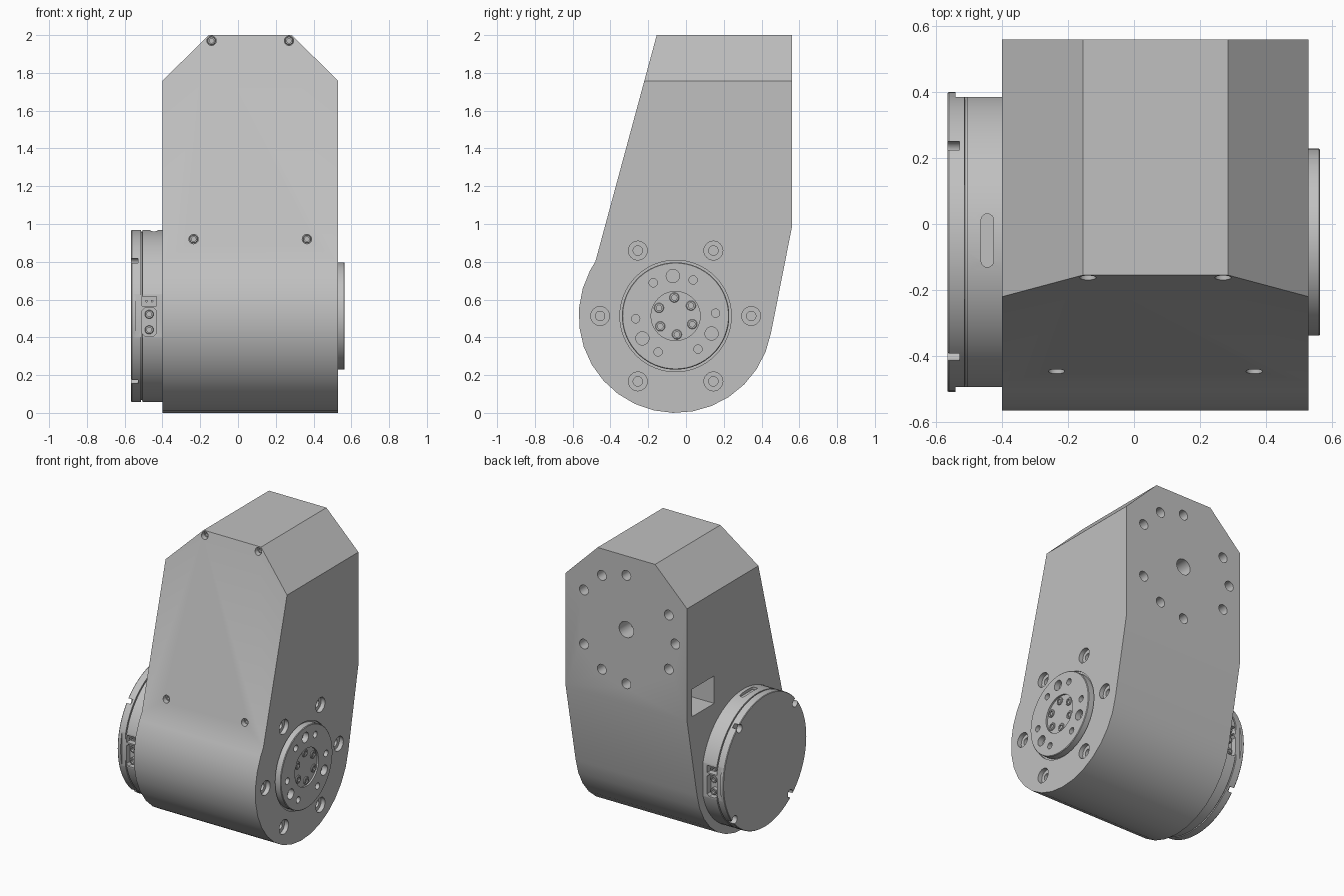
import bpy, bmesh
from math import cos, sin, pi, radians
from mathutils import Matrix, Vector

cube = bpy.data.objects.get("Cube")
if cube:
    bpy.data.objects.remove(cube)

grey = bpy.data.materials.new("plain grey")
grey.use_nodes = True
grey.diffuse_color = (0.53, 0.53, 0.53, 1)
grey.node_tree.nodes["Principled BSDF"].inputs["Base Color"].default_value = grey.diffuse_color

X, Y, Z = Vector((1, 0, 0)), Vector((0, 1, 0)), Vector((0, 0, 1))
AXLE_Y, AXLE_Z = -0.055, 0.513
LEFT, RIGHT, MID = -0.40, 0.53, 0.065


def frame(origin, normal, up=Z):
    """Local frame: x = sideways, y = up, z = outward normal."""
    side = up.cross(normal)
    m = Matrix((side, up, normal)).transposed().to_4x4()
    m.translation = origin
    return m


def lathe(bm, profile, m, n=24, at=(0, 0)):
    """Closed turned solid from (radius, height) steps."""
    rings = []
    for r, h in profile:
        rings.append([bm.verts.new(m @ Vector((at[0] + r * cos(2 * pi * i / n),
                                               at[1] + r * sin(2 * pi * i / n), h)))
                      for i in range(n)])
    for a, b in zip(rings, rings[1:]):
        for i in range(n):
            j = (i + 1) % n
            bm.faces.new((a[i], a[j], b[j], b[i]))
    bm.faces.new(rings[0][::-1])
    bm.faces.new(rings[-1])


def prism(bm, outline, m, h0, h1):
    """Extruded flat outline."""
    low = [bm.verts.new(m @ Vector((u, v, h0))) for u, v in outline]
    high = [bm.verts.new(m @ Vector((u, v, h1))) for u, v in outline]
    bm.faces.new(low[::-1])
    bm.faces.new(high)
    for i in range(len(low)):
        j = (i + 1) % len(low)
        bm.faces.new((low[i], low[j], high[j], high[i]))


def rect(u0, u1, v0, v1, c=0.0):
    if not c:
        return [(u0, v0), (u1, v0), (u1, v1), (u0, v1)]
    return [(u0 + c, v0), (u1 - c, v0), (u1, v0 + c), (u1, v1 - c),
            (u1 - c, v1), (u0 + c, v1), (u0, v1 - c), (u0, v0 + c)]


def polar(r, degrees):
    return r * cos(radians(degrees)), r * sin(radians(degrees))


def finish(name, bm):
    bmesh.ops.recalc_face_normals(bm, faces=bm.faces[:])
    mesh = bpy.data.meshes.new(name)
    bm.to_mesh(mesh)
    bm.free()
    mesh.materials.append(grey)
    ob = bpy.data.objects.new(name, mesh)
    bpy.context.collection.objects.link(ob)
    return ob


def select(ob):
    bpy.ops.object.select_all(action='DESELECT')
    ob.select_set(True)
    bpy.context.view_layer.objects.active = ob


def cut(ob, bm):
    cutter = finish("cutter", bm)
    cutter.hide_render = True
    mod = ob.modifiers.new("cut", 'BOOLEAN')
    mod.operation, mod.solver, mod.object = 'DIFFERENCE', 'EXACT', cutter
    select(ob)
    bpy.ops.object.modifier_apply(modifier=mod.name)
    bpy.data.objects.remove(cutter)


def smooth(ob):
    select(ob)
    bpy.ops.object.shade_smooth_by_angle(angle=radians(25))


def hole(r, depth, lip=0.02):
    return [(r, -depth), (r, lip)]


right_axle = frame((RIGHT, AXLE_Y, AXLE_Z), X)
left_axle = frame((LEFT, AXLE_Y, AXLE_Z), -X)
back_face = frame((MID, 0.56, 1.49), Y)

# Housing: round bottom, tapering top with chamfered shoulders
bm = bmesh.new()
outline = [(-0.155, 2.0), (-0.48, 0.80)]
for i in range(18):
    u, v = polar(0.513, 152 + i * (350 - 152) / 17)
    outline.append((AXLE_Y + u, AXLE_Z + v))
outline += [(0.56, 0.98), (0.56, 2.0)]
prism(bm, outline, frame((0, 0, 0), X), LEFT, RIGHT)
for s in (-1, 1):
    geom = bm.verts[:] + bm.edges[:] + bm.faces[:]
    res = bmesh.ops.bisect_plane(bm, geom=geom, plane_co=(MID + s * 0.465, 0, 1.758),
                                 plane_no=(s * 0.242, 0, 0.245), clear_outer=True)
    edges = [e for e in res["geom_cut"] if isinstance(e, bmesh.types.BMEdge)]
    bmesh.ops.holes_fill(bm, edges=edges)
housing = finish("housing", bm)

# Housing holes: flange seat, counterbores, mounting pattern, front screws, side port
bm = bmesh.new()
lathe(bm, hole(0.295, 0.012), right_axle, 64)
for k in range(6):
    lathe(bm, [(0.025, -0.08), (0.025, -0.03), (0.05, -0.03), (0.05, 0.02)],
          right_axle, 24, polar(0.4, 60 * k))
lathe(bm, hole(0.055, 0.12), back_face, 32)
for k in range(12):
    if k % 4 != 2:
        lathe(bm, hole(0.034, 0.09), back_face, 20, polar(0.375, 180 - 30 * (k + 2)))
front_spots = [(MID + s * dx, y, z) for s in (-1, 1)
               for dx, y, z in ((0.205, -0.163, 1.97), (0.30, -0.447, 0.92))]
for spot in front_spots:
    lathe(bm, hole(0.025, 0.05), frame(spot, -Y), 20)
prism(bm, rect(-0.505, -0.263, 0.99, 1.18), frame((LEFT, 0, 0), -X), -0.2, 0.02)
cut(housing, bm)
smooth(housing)


# Socket head screws
def screw(bm, r, m, at=(0, 0), top=0.0):
    lathe(bm, [(r, top - 0.03), (r, top - 0.003), (r * 0.88, top), (r * 0.55, top),
               (r * 0.55, top - 0.015)], m, 18, at)


bm = bmesh.new()
for spot in front_spots:
    screw(bm, 0.022, frame(spot, -Y), top=-0.022)
smooth(finish("front_screws", bm))

# Output flange with recessed hub and hole pattern
bm = bmesh.new()
lathe(bm, [(0.284, -0.012), (0.284, 0.031), (0.280, 0.035)], right_axle, 64)
flange = finish("output_flange", bm)
bm = bmesh.new()
lathe(bm, [(0.13, 0.023), (0.13, 0.06)], right_axle, 40)
for k in range(3):
    lathe(bm, [(0.035, -0.005), (0.035, 0.06)], right_axle, 24, polar(0.212, 94 + 120 * k))
for k in range(6):
    lathe(bm, [(0.022, 0.005), (0.022, 0.06)], right_axle, 20, polar(0.212, 4 + 60 * k))
cut(flange, bm)
smooth(flange)
bm = bmesh.new()
for k in range(6):
    screw(bm, 0.026, right_axle, polar(0.098, 34 + 60 * k), 0.031)
smooth(finish("hub_screws", bm))

# Motor drum with groove and end plate
bm = bmesh.new()
lathe(bm, [(0.455, -0.01), (0.455, 0.106), (0.446, 0.107), (0.446, 0.113),
           (0.455, 0.114), (0.455, 0.162), (0.452, 0.166)], left_axle, 96)
drum = finish("motor_drum", bm)

# Side flats, top slot and rim notches
bm = bmesh.new()
for s in (-1, 1):
    side = frame((0, AXLE_Y + s * 0.44, AXLE_Z), Y * s)
    prism(bm, [(s * -u, v) for u, v in rect(-0.542, -0.38, -0.2, 0.2)], side, 0, 0.05)
slot = [(-0.445 + 0.019 * cos(a), -0.05 + (0.062 if i < 9 else -0.062) + 0.019 * sin(a))
        for i, a in enumerate([k * pi / 8 for k in range(9)] + [pi + k * pi / 8 for k in range(9)])]
prism(bm, slot, frame((0, 0, AXLE_Z), Z, Y), 0.435, 0.5)
for k in range(4):
    lathe(bm, [(0.028, 0.13), (0.028, 0.2)], left_axle, 20, polar(0.432, 40 + 90 * k))
cut(drum, bm)

# Connector sockets on both flats
bm = bmesh.new()
pins = bmesh.new()
for s in (-1, 1):
    side = frame((0, AXLE_Y + s * 0.44, 0), Y * s)
    for box in (rect(-0.507, -0.432, 0.405, 0.557, 0.015), rect(-0.507, -0.432, 0.567, 0.617)):
        prism(bm, [(s * -u, v) for u, v in box], side, -0.04, 0.01)
    for z in (0.44, 0.522):
        screw(pins, 0.023, side, (s * 0.47, z), -0.012)
    for x in (0.455, 0.485):
        lathe(pins, [(0.007, -0.045), (0.007, -0.012)], side, 10, (s * x, 0.592))
cut(drum, bm)
smooth(drum)
smooth(finish("connector_pins", pins))
